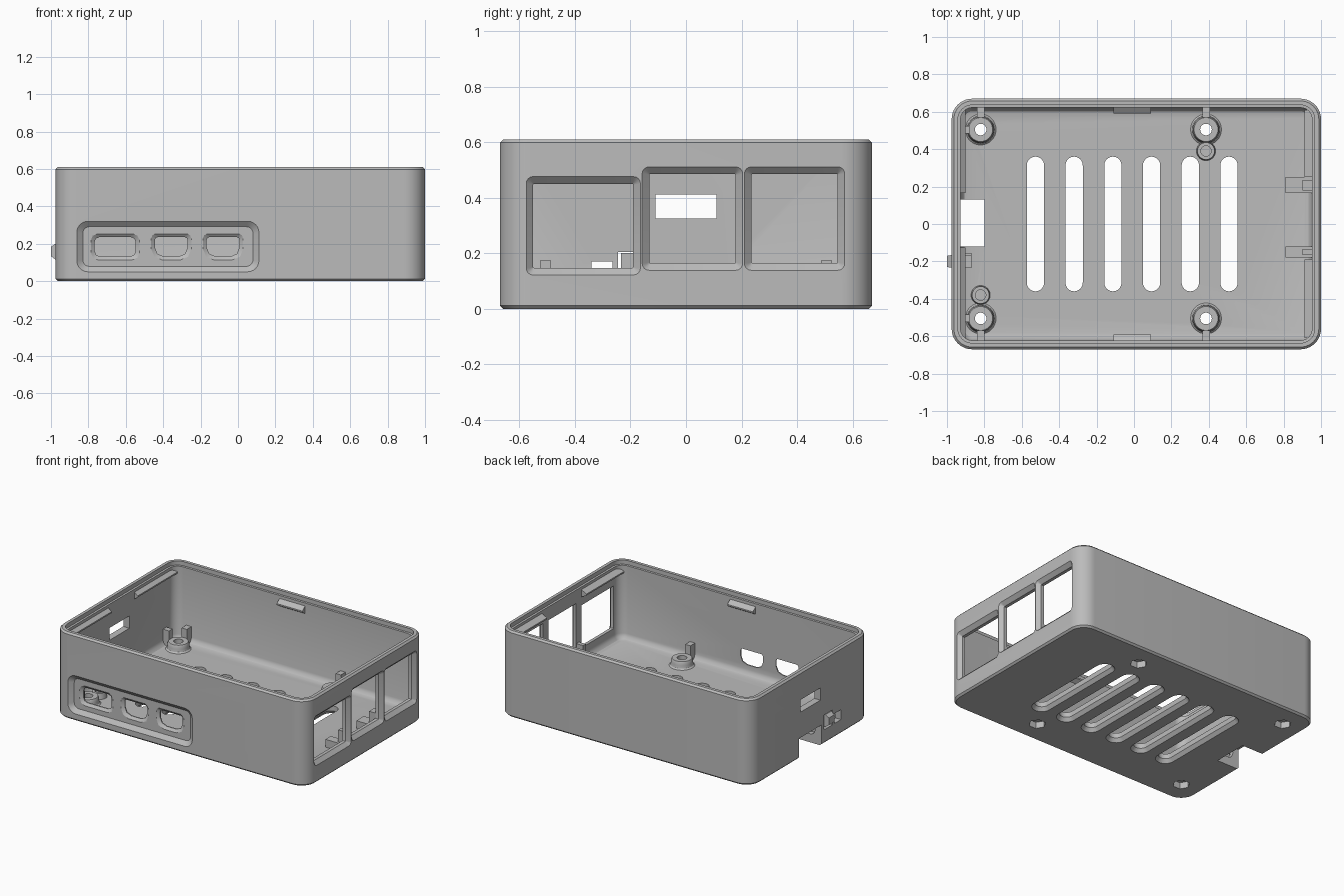
import bpy, bmesh
from math import pi, sin, cos, radians

if "Cube" in bpy.data.objects:
    bpy.data.objects.remove(bpy.data.objects["Cube"], do_unlink=True)

grey = bpy.data.materials.new("case grey")
grey.use_nodes = True
grey.diffuse_color = (0.5, 0.5, 0.5, 1)
grey.node_tree.nodes["Principled BSDF"].inputs["Base Color"].default_value = (0.5, 0.5, 0.5, 1)

cutters = bpy.data.collections.new("cutters")
bpy.context.scene.collection.children.link(cutters)


def make(name, bm, cutter=False):
    bmesh.ops.recalc_face_normals(bm, faces=bm.faces)
    mesh = bpy.data.meshes.new(name)
    bm.to_mesh(mesh)
    bm.free()
    mesh.materials.append(grey)
    ob = bpy.data.objects.new(name, mesh)
    (cutters if cutter else bpy.context.scene.collection).objects.link(ob)
    ob.hide_render = cutter
    return ob


def ring(a, b, low, high, n):
    """Rounded rectangle; low and high are the corner radii, n segments each."""
    pts = []
    for k, (sa, sb) in enumerate(((1, 1), (-1, 1), (-1, -1), (1, -1))):
        r = high if sb > 0 else low
        if n == 0:
            pts.append((sa * a, sb * b))
            continue
        for i in range(n + 1):
            t = (k + i / n) * pi / 2
            pts.append((sa * (a - r) + r * cos(t), sb * (b - r) + r * sin(t)))
    return pts


def loft(name, axis, centre, sections, n=0, cutter=False):
    """Skin of rounded rectangles; sections are (depth, half a, half b, low, high)."""
    bm = bmesh.new()
    rows = []
    for d, a, b, low, high in sections:
        row = []
        for u, v in ring(a, b, low, high, n):
            u, v = u + centre[0], v + centre[1]
            p = {"X": (d, u, v), "Y": (u, d, v), "Z": (u, v, d)}[axis]
            row.append(bm.verts.new(p))
        rows.append(row)
    for r0, r1 in zip(rows, rows[1:]):
        for i in range(len(r0)):
            j = (i + 1) % len(r0)
            bm.faces.new((r0[i], r0[j], r1[j], r1[i]))
    bm.faces.new(rows[0])
    bm.faces.new(rows[-1])
    return make(name, bm, cutter)


def box(name, x0, x1, y0, y1, z0, z1, cutter=False):
    a, b = (x1 - x0) / 2, (y1 - y0) / 2
    return loft(name, "Z", (x0 + a, y0 + b),
                [(z0, a, b, 0, 0), (z1, a, b, 0, 0)], 0, cutter)


def lathe(name, x, y, profile, steps=32, closed=True, cutter=False):
    """Turned part; a closed profile makes a tube, an open one is capped."""
    bm = bmesh.new()
    rows = [[bm.verts.new((x + r * cos(2 * pi * i / steps), y + r * sin(2 * pi * i / steps), z))
             for i in range(steps)] for r, z in profile]
    pairs = list(zip(rows, rows[1:])) + ([(rows[-1], rows[0])] if closed else [])
    for r0, r1 in pairs:
        for i in range(steps):
            j = (i + 1) % steps
            bm.faces.new((r0[i], r0[j], r1[j], r1[i]))
    if not closed:
        bm.faces.new(rows[0])
        bm.faces.new(rows[-1])
    return make(name, bm, cutter)


def prism_bar(name, along, lo, hi, profile):
    """Extruded triangular catch running along x or y."""
    bm = bmesh.new()
    ends = [[bm.verts.new((t, p, z) if along == "X" else (p, t, z)) for p, z in profile]
            for t in (lo, hi)]
    for e in ends:
        bm.faces.new(e)
    for i in range(len(profile)):
        j = (i + 1) % len(profile)
        bm.faces.new((ends[0][i], ends[0][j], ends[1][j], ends[1][i]))
    return make(name, bm)


# Outer shell, with small chamfers at the top and bottom rims
def rim(z, inset):
    return (z, 0.9875 - inset, 0.67 - inset, 0.11 - inset, 0.11 - inset)


shell = loft("shell", "Z", (0.0125, 0), [rim(0, .012), rim(.012, 0), rim(.598, 0), rim(.61, .012)], 10)
# Cavity with a filleted floor and a stepped lip
loft("cavity", "Z", (0.0125, 0),
     [rim(.06, .085), rim(.065, .068), rim(.08, .054), rim(.1, .048),
      rim(.58, .048), rim(.581, .034), rim(.7, .034)], 10, True)

# Floor vents, flared underneath
for i in range(6):
    loft("vent", "Z", (-0.527 + 0.207 * i, 0),
         [(-.02, .064, .379, .064, .064), (0, .064, .379, .064, .064),
          (.025, .046, .36, .046, .046), (.1, .046, .36, .046, .046)], 8, True)

# Screw standoffs with nut pockets and board-locating ribs
for x in (-0.82, 0.385):
    for s in (-1, 1):
        y = s * 0.505
        lathe("nut_pocket", x, y, [(.056, -.02), (.056, .045)], 6, False, True)
        lathe("screw_hole", x, y, [(.031, .03), (.031, .15)], 32, False, True)
        lathe("standoff", x, y, [(.031, .05), (.088, .055), (.074, .068), (.07, .085),
                                 (.07, .1), (.064, .112), (.031, .112)])
        box("side_rib", x - .02, x + .02, *sorted((s * .57, s * .63)), .05, .175)
        if x < 0:
            box("end_rib", -.94, x - .06, y - .02, y + .02, .05, .175)
for x, y in ((-0.82, -0.38), (0.385, 0.39)):
    lathe("locating_boss", x, y, [(.028, .055), (.052, .055), (.046, .1), (.028, .1)], 24)

# Port recess and three chamfered port openings in the front wall
loft("port_recess", "Y", (-0.375, 0.185),
     [(-.72, .487, .135, .06, .06), (-.67, .487, .135, .06, .06),
      (-.645, .455, .106, .035, .035)], 6, True)
for x, half, low, high in ((-.657, .13, .04, .035), (-.357, .108, .06, .025), (-.08, .108, .06, .025)):
    loft("port", "Y", (x, 0.183),
         [(-.66, half, .07, low, high), (-.645, half, .07, low, high),
          (-.63, half - .02, .052, low - .01, high - .01),
          (-.58, half - .02, .052, low - .01, high - .01)], 2, True)

# Three large connector windows with bevelled surrounds in the right wall
for y0, y1, z0, z1 in ((-.55, -.19, .148, .45), (-.132, .178, .165, .485), (.236, .546, .165, .485)):
    a, b = (y1 - y0) / 2, (z1 - z0) / 2
    loft("connector_window", "X", (y0 + a, z0 + b),
         [(1.05, a + .026, b + .026, .025, .025), (1.0, a + .026, b + .026, .025, .025),
          (.975, a, b, .003, .003), (.85, a, b, .003, .003)], 4, True)

# Card slot, cable slot and indicator openings at the left end
box("card_slot", -1.1, -.8, -.12, .13, -.1, .145, True)
box("cable_slot", -1.1, -.9, -.11, .11, .325, .412, True)
box("indicator_opening", -1.1, -.91, -.34, -.265, .1, .17, True)
box("latch_opening", -1.1, -.91, -.245, -.15, .1, .205, True)

# Cut the shell in one pass, then drop the cutters
cut = shell.modifiers.new("cut", "BOOLEAN")
cut.operation = "DIFFERENCE"
cut.solver = "EXACT"
cut.operand_type = "COLLECTION"
cut.collection = cutters
bpy.context.view_layer.update()
shell.data = bpy.data.meshes.new_from_object(
    shell.evaluated_get(bpy.context.evaluated_depsgraph_get()))
shell.modifiers.clear()
for ob in list(cutters.objects):
    bpy.data.objects.remove(ob, do_unlink=True)
bpy.data.collections.remove(cutters)

# Lid catches under the rim
for s in (-1, 1):
    prism_bar("side_catch", "X", -.11, .09,
              [(s * .63, .565), (s * .59, .535), (s * .59, .525), (s * .63, .5)])
for wall, tip, spans in ((-.935, -.9, ((-.61, -.125), (.165, .61))),
                         (.96, .912, ((-.61, -.19), (.25, .61)))):
    for lo, hi in spans:
        prism_bar("end_catch", "Y", lo, hi,
                  [(wall, .565), (tip, .54), (tip, .53), (wall, .505)])

# Board clips behind the window pillars
for y0, y1 in ((.165, .25), (-.18, -.12)):
    box("clip_foot", .81, .955, y0, y1, .05, .115)
    box("clip_post", .9, .955, y0 + .015, y1 - .015, .05, .2)

# Light guide tab standing out of the left end
loft("end_tab", "X", (-.2, .158),
     [(-1.0, .03, .025, 0, 0), (-.975, .034, .043, 0, 0), (-.93, .034, .043, 0, 0), (-.87, .034, .043, 0, 0)])
box("tab_foot", -.93, -.87, -.234, -.155, .05, .15)

# Smooth the curved surfaces while keeping edges crisp
bpy.ops.object.select_all(action="DESELECT")
for ob in bpy.context.scene.objects:
    if ob.type == "MESH":
        ob.select_set(True)
bpy.context.view_layer.objects.active = shell
bpy.ops.object.shade_smooth_by_angle(angle=radians(30))
